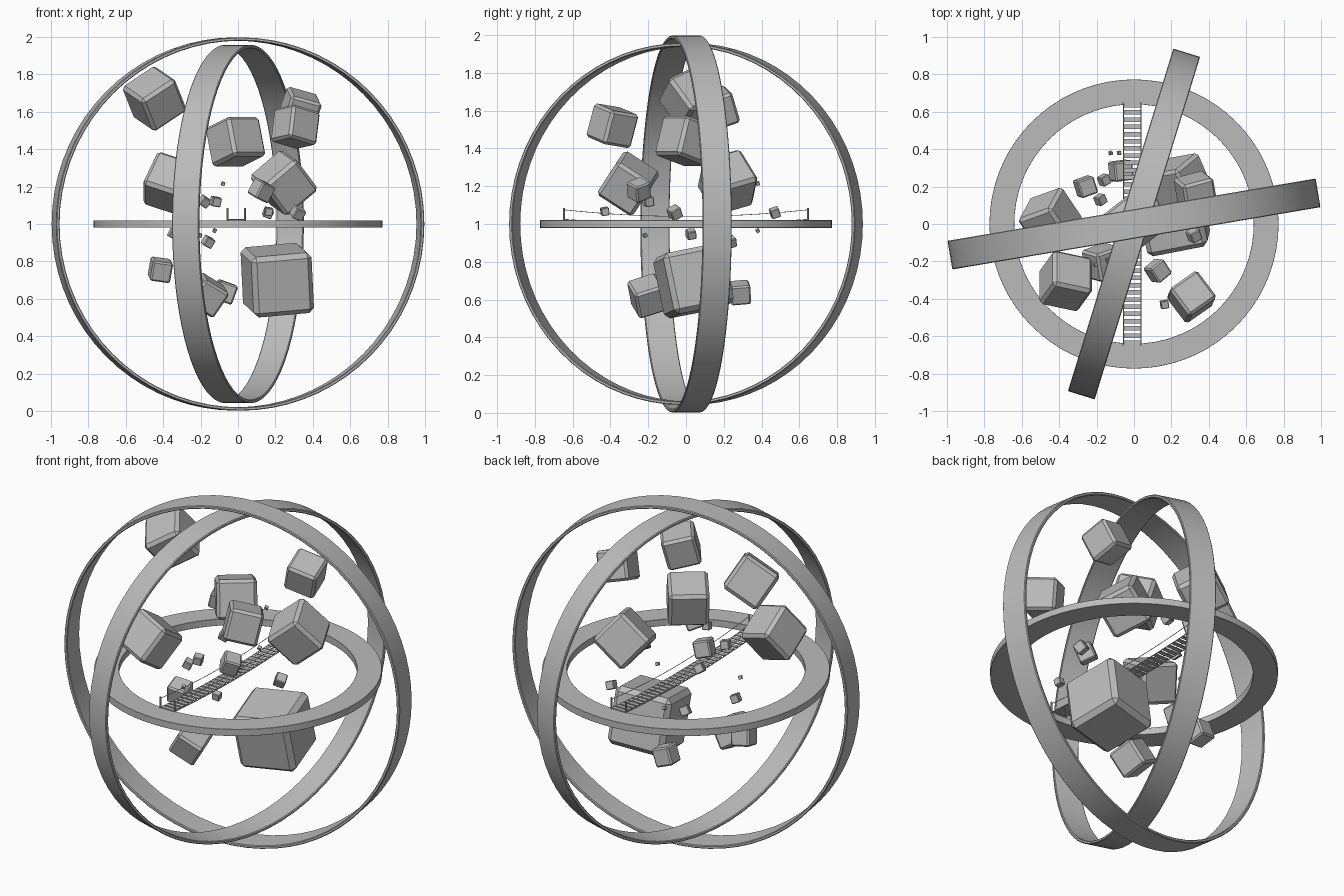
import bpy, bmesh, math
from mathutils import Matrix, Vector

if "Cube" in bpy.data.objects:
    bpy.data.objects.remove(bpy.data.objects["Cube"])

grey = bpy.data.materials.new("stone grey")
grey.diffuse_color = (0.5, 0.5, 0.5, 1)
grey.use_nodes = True
grey.node_tree.nodes["Principled BSDF"].inputs["Base Color"].default_value = grey.diffuse_color


def finish(bm, name, smooth=False):
    bmesh.ops.recalc_face_normals(bm, faces=bm.faces)
    me = bpy.data.meshes.new(name)
    bm.to_mesh(me)
    bm.free()
    me.materials.append(grey)
    ob = bpy.data.objects.new(name, me)
    bpy.context.collection.objects.link(ob)
    if smooth:
        bpy.context.view_layer.objects.active = ob
        ob.select_set(True)
        bpy.ops.object.shade_smooth_by_angle(angle=math.radians(30))
        ob.select_set(False)
    return ob


def ring(name, outer, inner, width, chamfer, rot, segs=72):
    """Lathe a chamfered rectangular section around the local z axis."""
    h, c = width / 2, chamfer
    prof = [(inner, -h + c), (inner + c, -h), (outer - c, -h), (outer, -h + c),
            (outer, h - c), (outer - c, h), (inner + c, h), (inner, h - c)]
    bm = bmesh.new()
    loops = []
    for i in range(segs):
        a = 2 * math.pi * i / segs
        loops.append([bm.verts.new((r * math.cos(a), r * math.sin(a), z)) for r, z in prof])
    n = len(prof)
    for i in range(segs):
        p, q = loops[i], loops[(i + 1) % segs]
        for j in range(n):
            bm.faces.new((p[j], q[j], q[(j + 1) % n], p[(j + 1) % n]))
    ob = finish(bm, name, True)
    ob.rotation_euler = [math.radians(v) for v in rot]
    ob.location = (0, 0, 1)


def add_box(bm, centre, size, rot=Matrix()):
    m = Matrix.Translation(centre) @ rot @ Matrix.Diagonal((*size, 1))
    bmesh.ops.create_cube(bm, size=1, matrix=m)


def rod(bm, a, b, radius, sides=6):
    a, b = Vector(a), Vector(b)
    d = b - a
    m = Matrix.Translation((a + b) / 2) @ d.to_track_quat('Z', 'Y').to_matrix().to_4x4()
    bmesh.ops.create_cone(bm, cap_ends=True, segments=sides, radius1=radius,
                          radius2=radius, depth=d.length, matrix=m)


# Rings: flat walkway and two upright bands
ring("walkway_ring", 0.773, 0.64, 0.04, 0.001, (0, 0, 0))
ring("large_band", 0.998, 0.98, 0.155, 0.004, (90, 0, 9.6))
ring("small_band", 0.958, 0.94, 0.15, 0.004, (90, 0, 72.9))

# Floating blocks: x, y, z, edge, rotation in degrees
big = [
    (-0.447, 0.025, 1.67, 0.225, 25, -32, 20),
    (-0.013, 0.0, 1.44, 0.22, -17, 0, 38),
    (0.33, 0.165, 1.61, 0.175, 20, 15, 15),
    (0.307, -0.39, 1.52, 0.185, -8, 14, 35),
    (-0.365, -0.305, 1.215, 0.225, -35, 18, -12),
    (0.245, 0.22, 1.22, 0.23, 20, -40, 10),
    (0.21, 0.04, 0.70, 0.33, 11, -5, 11),
    (-0.165, -0.205, 0.62, 0.16, 20, 30, 20),
]
small = [
    (0.126, -0.25, 1.18, 0.095, 20, 20, 40),
    (-0.415, 0.05, 0.755, 0.11, 15, 8, 10),
    (-0.07, 0.285, 0.637, 0.105, 5, 20, 8),
    (-0.26, 0.2, 1.29, 0.095, 10, 15, 20),
    (-0.16, 0.235, 0.905, 0.052, 20, 25, 30),
    (-0.12, -0.2, 1.12, 0.05, 10, 10, 20),
    (-0.18, 0.13, 1.12, 0.05, 25, 30, 35),
    (-0.08, 0.38, 1.215, 0.019, 15, 20, 10),
    (-0.125, 0.38, 0.965, 0.019, 30, 25, 10),
    (0.163, -0.43, 1.067, 0.042, 10, 8, 10),
    (0.16, 0.47, 1.06, 0.048, 20, 20, 15),
    (0.32, -0.06, 1.06, 0.06, 30, 20, 30),
    (-0.205, -0.217, 0.94, 0.02, 20, 15, 25),
    (-0.345, 0.026, 0.947, 0.047, 10, 25, 20),
]
for kind, blocks in (("large_block", big), ("small_block", small)):
    for i, (x, y, z, s, rx, ry, rz) in enumerate(blocks):
        bm = bmesh.new()
        bmesh.ops.create_cube(bm, size=s)
        bmesh.ops.bevel(bm, geom=bm.edges[:], offset=s * 0.08, segments=1, affect='EDGES')
        ob = finish(bm, f"{kind}_{i + 1}")
        ob.location = (x, y, z)
        ob.rotation_euler = [math.radians(v) for v in (rx, ry, rz)]

# Rope bridge: planks, posts and sagging hand ropes
CX, HALF, END = -0.01, 0.047, 0.645


def sag(y, depth):
    return depth * ((y / END) ** 2 - 1)


bm = bmesh.new()
N = 34
for i in range(N):
    y = -END + 0.01 + (2 * END - 0.02) * i / (N - 1)
    add_box(bm, (CX, y, 1.024 + sag(y, 0.025)), (0.088, 0.024, 0.006))
finish(bm, "bridge_planks")

posts, ropes = bmesh.new(), bmesh.new()
for side in (-1, 1):
    x = CX + side * HALF
    for y in (-END, END):
        rod(posts, (x, y, 1.015), (x, y, 1.085), 0.005, 8)
    for base, depth, r in ((1.075, 0.035, 0.0018), (1.022, 0.025, 0.0025)):
        pts = [(x, y, base + sag(y, depth)) for y in [END * (k / 8 - 1) for k in range(17)]]
        for a, b in zip(pts, pts[1:]):
            rod(ropes, a, b, r, 5)
finish(posts, "bridge_posts")
finish(ropes, "bridge_ropes")
